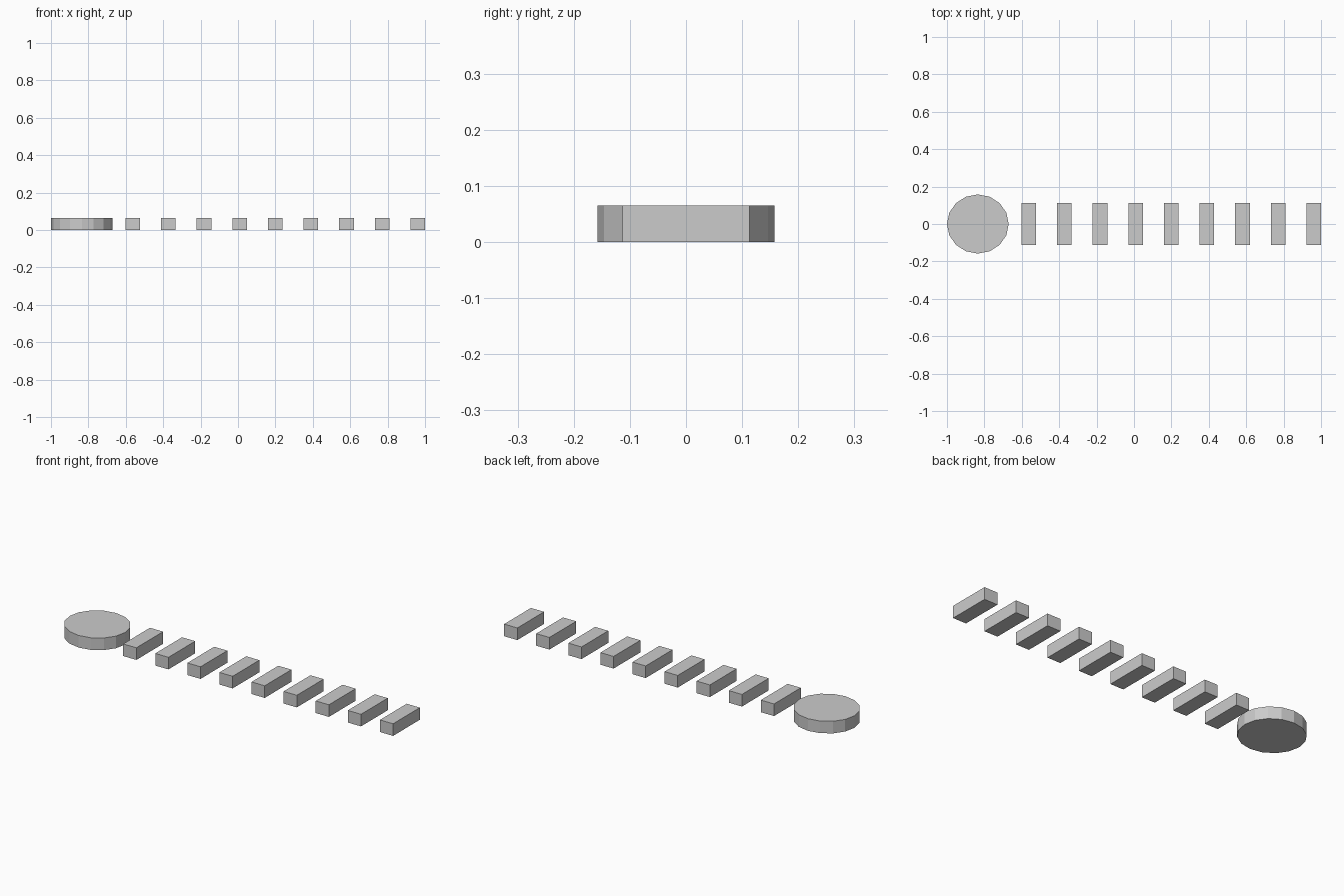
import bpy

if "Cube" in bpy.data.objects:
    bpy.data.objects.remove(bpy.data.objects["Cube"])

HEIGHT = 0.065

# Round end disc: 16 flat sides, slightly narrower in y
bpy.ops.mesh.primitive_cylinder_add(vertices=16, radius=1, depth=1,
                                    location=(-0.835, 0, HEIGHT / 2))
disc = bpy.context.object
disc.name = "round_end_disc"
disc.scale = (0.165, 0.158, HEIGHT)

# Row of nine evenly spaced crossbars
COUNT, FIRST, LAST = 9, -0.563, 0.961
for i in range(COUNT):
    x = FIRST + (LAST - FIRST) * i / (COUNT - 1)
    bpy.ops.mesh.primitive_cube_add(size=1, location=(x, 0, HEIGHT / 2))
    bar = bpy.context.object
    bar.name = f"crossbar_{i + 1}"
    bar.scale = (0.078, 0.227, HEIGHT)
